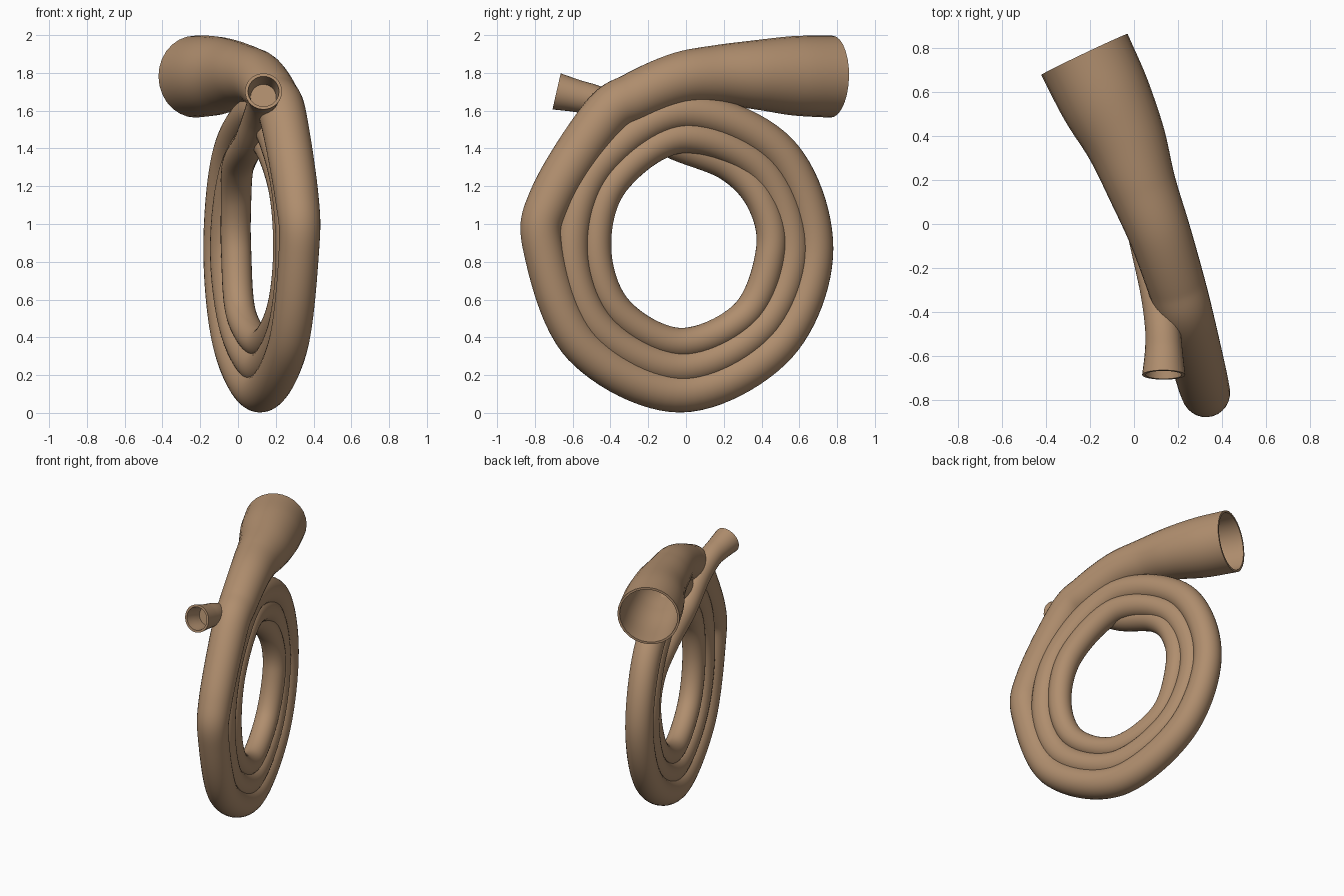
import bpy, bmesh, math
from mathutils import Vector

if "Cube" in bpy.data.objects:
    bpy.data.objects.remove(bpy.data.objects["Cube"])

SIDES, STEPS = 28, 12
CY, CZ = -0.03, 0.87                      # centre of the coil in the side view


def coil_point(deg, dist, r):
    """Point on the leaning coil plane: angle, distance from centre, tube radius."""
    a = math.radians(deg)
    y = CY + dist * math.cos(a)
    inner = min(max((deg - 360) / 450, 0), 1)      # inner turns lean a little more
    return (0.108 + 0.008 * inner - (0.285 + 0.03 * inner) * y, y, CZ + dist * math.sin(a), r)


def smooth_path(keys):
    """Catmull-Rom through (x, y, z, radius) keys."""
    k = [Vector(p) for p in keys]
    k = [2 * k[0] - k[1]] + k + [2 * k[-1] - k[-2]]
    out = []
    for i in range(1, len(k) - 2):
        a, b, c, d = k[i - 1:i + 3]
        for s in range(STEPS):
            t = s / STEPS
            out.append(0.5 * (2 * b + (c - a) * t + (2 * a - 5 * b + 4 * c - d) * t * t
                              + (3 * b - a - 3 * c + d) * t ** 3))
    out.append(k[-2])
    return out


def sweep_horn(name, keys, bell_depth, mouth_depth, wall, mat):
    path = smooth_path(keys)
    n = len(path)
    pos = [p.to_3d() for p in path]
    frames, u = [], Vector((0, 0, 1))
    for i in range(n):
        t = (pos[min(i + 1, n - 1)] - pos[max(i - 1, 0)]).normalized()
        u = (u - t * u.dot(t)).normalized()
        frames.append((u.copy(), t.cross(u)))
    # inner bore of the bell, outer skin, inner bore of the mouthpiece
    order = [(i, wall) for i in range(bell_depth, -1, -1)]
    order += [(i, 0.0) for i in range(n)]
    order += [(i, wall) for i in range(n - 1, n - 1 - mouth_depth, -1)]
    bm = bmesh.new()
    rings = []
    for i, w in order:
        a, b = frames[i]
        r = path[i].w - w
        rings.append([bm.verts.new(pos[i] + r * (a * math.cos(q) + b * math.sin(q)))
                      for q in (2 * math.pi * j / SIDES for j in range(SIDES))])
    for p, q in zip(rings, rings[1:]):
        for j in range(SIDES):
            m = (j + 1) % SIDES
            bm.faces.new((p[j], p[m], q[m], q[j]))
    bm.faces.new(rings[0])
    bm.faces.new(rings[-1])
    bmesh.ops.recalc_face_normals(bm, faces=bm.faces)
    me = bpy.data.meshes.new(name)
    bm.to_mesh(me)
    bm.free()
    me.materials.append(mat)
    ob = bpy.data.objects.new(name, me)
    bpy.context.collection.objects.link(ob)
    bpy.context.view_layer.objects.active = ob
    ob.select_set(True)
    bpy.ops.object.shade_smooth_by_angle(angle=math.radians(45))
    return ob


tan = bpy.data.materials.new("tan_horn")
tan.diffuse_color = (0.434, 0.271, 0.156, 1)
tan.use_nodes = True
tan.node_tree.nodes["Principled BSDF"].inputs["Base Color"].default_value = tan.diffuse_color

# flaring bell and the bend down into the coil
keys = [(-0.225, 0.77, 1.78, 0.217), (-0.13, 0.57, 1.785, 0.21),
        (-0.04, 0.38, 1.79, 0.185), (0.035, 0.17, 1.79, 0.158),
        (0.115, -0.04, 1.765, 0.142), (0.19, -0.27, 1.672, 0.132),
        (0.24, -0.44, 1.562, 0.125)]
# three turns of the coil: (distance, tube radius) every 45 degrees
turns = [(0.725, 0.107), (0.73, 0.106), (0.762, 0.106), (0.725, 0.102),
         (0.713, 0.097), (0.73, 0.10), (0.72, 0.098), (0.62, 0.096),
         (0.575, 0.092), (0.60, 0.092), (0.63, 0.092), (0.60, 0.09),
         (0.59, 0.09), (0.60, 0.088), (0.59, 0.086), (0.50, 0.084),
         (0.445, 0.08), (0.465, 0.08), (0.50, 0.08), (0.49, 0.08)]
keys += [coil_point(158, 0.735, 0.116)]
keys += [coil_point(180 + 45 * i, d, r) for i, (d, r) in enumerate(turns)]
# blowing pipe crossing the coil on its left side, ending in a flared mouthpiece
keys += [(-0.01, 0.45, 0.86, 0.08), (-0.01, 0.40, 1.12, 0.08),
         (0.0, 0.23, 1.31, 0.085), (0.06, -0.07, 1.43, 0.083),
         (0.11, -0.30, 1.57, 0.083), (0.13, -0.47, 1.65, 0.08),
         (0.135, -0.58, 1.678, 0.086), (0.135, -0.685, 1.702, 0.098)]

sweep_horn("coiled_horn", keys, bell_depth=44, mouth_depth=16, wall=0.016, mat=tan)
